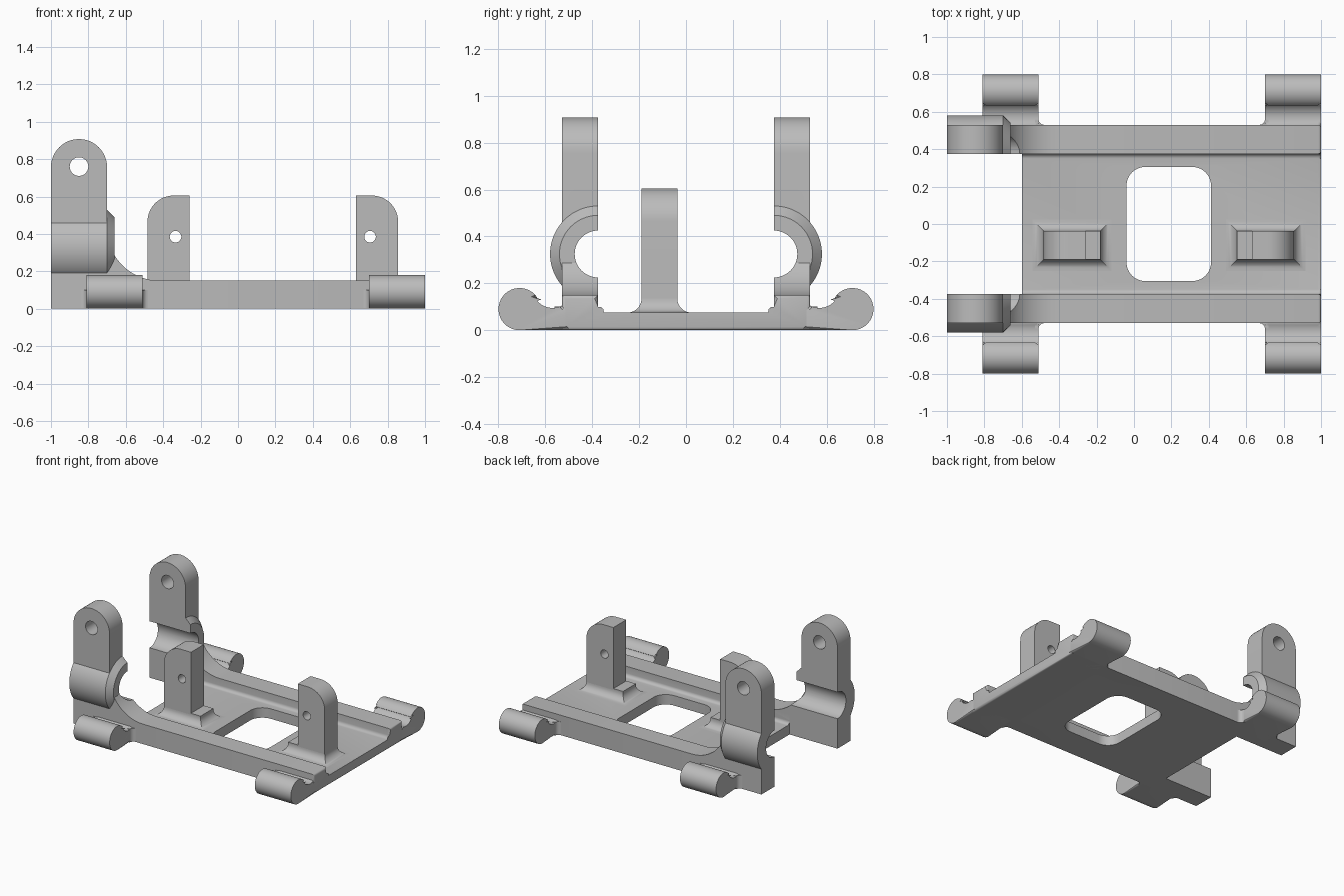
import bpy, bmesh
from math import sin, cos, radians, sqrt

if "Cube" in bpy.data.objects:
    bpy.data.objects.remove(bpy.data.objects["Cube"])

gray = bpy.data.materials.new("plain_gray")
gray.use_nodes = True
gray.diffuse_color = (0.5, 0.5, 0.5, 1)
gray.node_tree.nodes["Principled BSDF"].inputs["Base Color"].default_value = (0.5, 0.5, 0.5, 1)


def arc(cx, cy, r, start, end, n=12):
    angles = [radians(start + (end - start) * i / n) for i in range(n + 1)]
    return [(cx + r * cos(a), cy + r * sin(a)) for a in angles]


def finish(name, bm):
    bmesh.ops.recalc_face_normals(bm, faces=bm.faces)
    mesh = bpy.data.meshes.new(name)
    bm.to_mesh(mesh)
    bm.free()
    obj = bpy.data.objects.new(name, mesh)
    bpy.context.collection.objects.link(obj)
    mesh.materials.append(gray)
    return obj


def prism(name, points, axis, low, high, round_at=(), radius=0.015):
    """Extrude a 2D profile along an axis, rounding the rims of chosen ends."""
    place = {"x": lambda p, t: (t, p[0], p[1]),
             "y": lambda p, t: (p[0], t, p[1]),
             "z": lambda p, t: (p[0], p[1], t)}[axis]
    k = "xyz".index(axis)
    bm = bmesh.new()
    rings = [[bm.verts.new(place(p, t)) for p in points] for t in (low, high)]
    for ring in rings:
        bm.faces.new(ring)
    for i in range(len(points)):
        j = (i + 1) % len(points)
        bm.faces.new((rings[0][i], rings[0][j], rings[1][j], rings[1][i]))
    edges = [e for e in bm.edges for t in round_at
             if all(abs(v.co[k] - t) < 1e-5 for v in e.verts)]
    if edges:
        bmesh.ops.bevel(bm, geom=edges, offset=radius, segments=3, profile=0.5, affect="EDGES")
    return finish(name, bm)


def apply(obj, kind, **settings):
    mod = obj.modifiers.new(kind.lower(), kind)
    for key, value in settings.items():
        setattr(mod, key, value)
    bpy.context.view_layer.objects.active = obj
    bpy.ops.object.modifier_apply(modifier=mod.name)


def cut(obj, cutter):
    apply(obj, "BOOLEAN", operation="DIFFERENCE", solver="EXACT", object=cutter)
    bpy.data.objects.remove(cutter)


def mirror(obj, axis):
    apply(obj, "MIRROR", use_axis=[a == axis for a in "xyz"], use_clip=False, use_mirror_merge=False)


def smooth(obj):
    bpy.ops.object.select_all(action="DESELECT")
    obj.select_set(True)
    bpy.context.view_layer.objects.active = obj
    bpy.ops.object.shade_smooth_by_angle(angle=radians(32))


IN, OUT = 0.375, 0.53          # inner and outer faces of the side rails
FLOOR, RAIL = 0.075, 0.15      # heights of the plate and the rails
MID = 0.186                    # middle of the window and posts

# Base plate with both side rails, and its rounded window
half = [(OUT, 0), (OUT, RAIL), (IN, RAIL)] + arc(IN - 0.025, FLOOR + 0.025, 0.025, 0, -90, 6)
plate = prism("base_plate", half + [(-y, z) for y, z in reversed(half)], "x", -0.6, 1, (1,))
w, h, r = 0.226, 0.305, 0.1
window = [p for sx, sy, a in ((1, 1, 0), (-1, 1, 90), (-1, -1, 180), (1, -1, 270))
          for p in arc(MID + sx * (w - r), sy * (h - r), r, a, a + 90)]
cut(plate, prism("window_cutter", window, "z", -0.1, 0.2))
smooth(plate)

# Tall end brackets that sweep down into the rails
sweep = arc(-0.42, RAIL + 0.28, 0.28, 270, 210, 16)
tower_side = ([(-1, 0), (-0.42, 0)] + sweep + [(-0.7, 0.32)]
              + arc(-0.85, 0.757, 0.15, 0, 180, 24))
bracket = prism("end_brackets", tower_side, "y", IN, OUT)
cut(bracket, prism("pin_cutter", arc(-0.85, 0.76, 0.05, 0, 345, 23), "y", 0.2, 0.7))

# Half-round shaft housings with a chamfered end
AXIS_Z = 0.325
bm = bmesh.new()
rings = [[bm.verts.new((x, y, z)) for y, z in arc(IN, AXIS_Z, rad, -90, 90, 32)]
         for x, rad in ((-1, 0.205), (-0.7, 0.205), (-0.66, 0.165))]
for a, b in zip(rings, rings[1:]):
    for i in range(len(a)):
        j = (i + 1) % len(a)
        bm.faces.new((a[i], a[j], b[j], b[i]))
bm.faces.new(rings[0])
bm.faces.new(rings[-1])
housing = finish("shaft_housings", bm)

# Shaft bore through brackets and housings
for part in (bracket, housing):
    bore = prism("bore_cutter", arc(IN, AXIS_Z, 0.1, 0, 352.5, 47), "x", -1.1, -0.5)
    cut(part, bore)
    mirror(part, "y")
    smooth(part)

# Rounded side feet with a groove next to the rail
foot = ([(0.45, 0)] + arc(0.71, 0.09, 0.09, -90, 147, 24)
        + arc(0.57, 0.18, 0.085, -33, -118, 12) + [(0.45, 0.105)])
for name, x0, x1, roots in (("feet_near_brackets", -0.81, -0.51, ((-0.81, -1), (-0.51, 1))),
                            ("feet_far_end", 0.7, 1, ((0.7, -1),))):
    feet = prism(name, foot, "x", x0, x1, (x0, x1), 0.018)
    mirror(feet, "y")
    smooth(feet)
    # Small fillets where the feet meet the rails
    for n, (x, s) in enumerate(roots):
        curve = [(x + s * (0.03 - 0.03 * cos(radians(a))), OUT + 0.03 - 0.03 * sin(radians(a)))
                 for a in range(0, 91, 15)]
        root = prism(f"{name}_root_{n + 1}", [(x - s * 0.02, OUT - 0.01), (x - s * 0.02, OUT + 0.03)]
                     + curve + [(x + s * 0.03, OUT - 0.01)], "z", 0, 0.1)
        mirror(root, "y")
        smooth(root)

# Upright posts with a rounded outer shoulder and a pin hole
Y0, Y1 = -0.19, -0.037
post_side = [(0.445, 0.05), (0.67, 0.05)] + arc(0.53, 0.465, 0.14, 0, 90, 16) + [(0.445, 0.605)]
post = prism("posts", post_side, "y", Y0, Y1)
cut(post, prism("hole_cutter", arc(0.52, 0.385, 0.031, 0, 345, 23), "y", -0.4, 0.2))

# Low steps and mitred fillets under the posts
step = prism("post_steps", [(0.365, 0.05), (0.5, 0.05), (0.5, 0.145), (0.365, 0.145)], "y", Y0, Y1)
bm = bmesh.new()
R = 0.06
rings = []
for a in range(0, 91, 10):
    o, z = R - R * sin(radians(a)), FLOOR + R - R * cos(radians(a))
    rings.append([bm.verts.new((x, y, z)) for x, y in
                  ((0.365 - o, Y0 - o), (0.67 + o, Y0 - o), (0.67 + o, Y1 + o), (0.365 - o, Y1 + o))])
for a, b in zip(rings, rings[1:]):
    for i in range(4):
        j = (i + 1) % 4
        bm.faces.new((a[i], a[j], b[j], b[i]))
bm.faces.new(rings[0])
bm.faces.new(rings[-1])
fillet = finish("post_fillets", bm)
for part in (post, step, fillet):
    mirror(part, "x")
    part.location.x = MID
    smooth(part)
